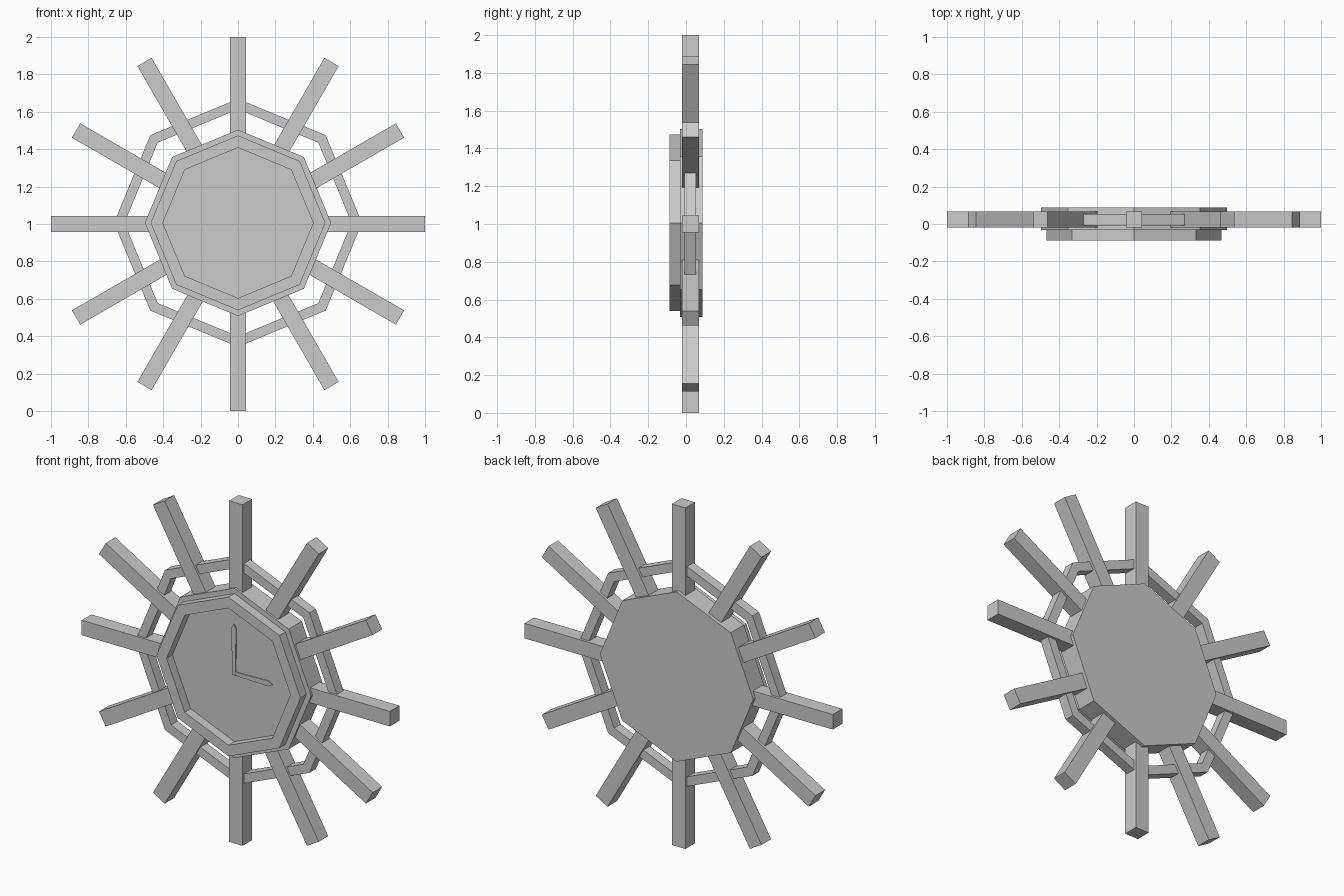
import bpy, bmesh, math
from mathutils import Matrix, Vector

cube = bpy.data.objects.get("Cube")
if cube:
    bpy.data.objects.remove(cube, do_unlink=True)

grey = bpy.data.materials.new("plain grey")
grey.use_nodes = True
grey.diffuse_color = (0.6, 0.6, 0.6, 1)
grey.node_tree.nodes["Principled BSDF"].inputs["Base Color"].default_value = (0.6, 0.6, 0.6, 1)

DIAL_Z = 1.006   # centre of the octagonal parts
SPOKE_Z = 1.0    # centre of the rays


def finish(name, bm):
    bmesh.ops.recalc_face_normals(bm, faces=bm.faces)
    mesh = bpy.data.meshes.new(name)
    bm.to_mesh(mesh)
    bm.free()
    mesh.materials.append(grey)
    obj = bpy.data.objects.new(name, mesh)
    bpy.context.collection.objects.link(obj)
    return obj


def octagon(radius):
    return [(radius * math.sin(i * math.pi / 4), radius * math.cos(i * math.pi / 4)) for i in range(8)]


def prism(name, outline, front, back, centre_z):
    """Flat outline in x and z, extruded from front to back."""
    bm = bmesh.new()
    face = bm.faces.new([bm.verts.new((x, front, z + centre_z)) for x, z in outline])
    new = bmesh.ops.extrude_face_region(bm, geom=[face], use_keep_orig=True)["geom"]
    moved = [v for v in new if isinstance(v, bmesh.types.BMVert)]
    bmesh.ops.translate(bm, verts=moved, vec=(0, back - front, 0))
    return finish(name, bm)


def frame(name, outer, inner, front, back):
    """Octagonal frame with a square section."""
    bm = bmesh.new()
    section = [(outer, front), (outer, back), (inner, back), (inner, front)]
    loops = [[bm.verts.new((x, y, z + DIAL_Z)) for x, z in octagon(r)] for r, y in section]
    for k in range(4):
        a, b = loops[k], loops[(k + 1) % 4]
        for i in range(8):
            j = (i + 1) % 8
            bm.faces.new((a[i], a[j], b[j], b[i]))
    return finish(name, bm)


# Clock body, raised rim and outer frame
prism("clock_body", octagon(0.498), -0.033, 0.088, DIAL_Z)
frame("clock_rim", 0.467, 0.402, -0.088, -0.033)
frame("outer_frame", 0.663, 0.607, -0.007, 0.053)

# Twelve rays
for i in range(12):
    bm = bmesh.new()
    size = Matrix.Diagonal((0.088, 0.088, 0.7, 1))
    turn = Matrix.Rotation(i * math.pi / 6, 4, "Y")
    place = Matrix.Translation(Vector((0, 0.024, SPOKE_Z)))
    bmesh.ops.create_cube(bm, size=1, matrix=place @ turn @ Matrix.Translation((0, 0, 0.65)) @ size)
    finish(f"ray_{i + 1}", bm)


# Hands, with a pointed end
def hand_outline(length):
    shoulder = length - 0.025
    return [(-0.01, -0.01), (-0.015, shoulder), (0, length), (0.015, shoulder), (0.01, -0.01)]


prism("minute_hand", hand_outline(0.29), -0.040, -0.033, DIAL_Z)
prism("hour_hand", [(z, x) for x, z in hand_outline(0.25)], -0.039, -0.033, DIAL_Z)
